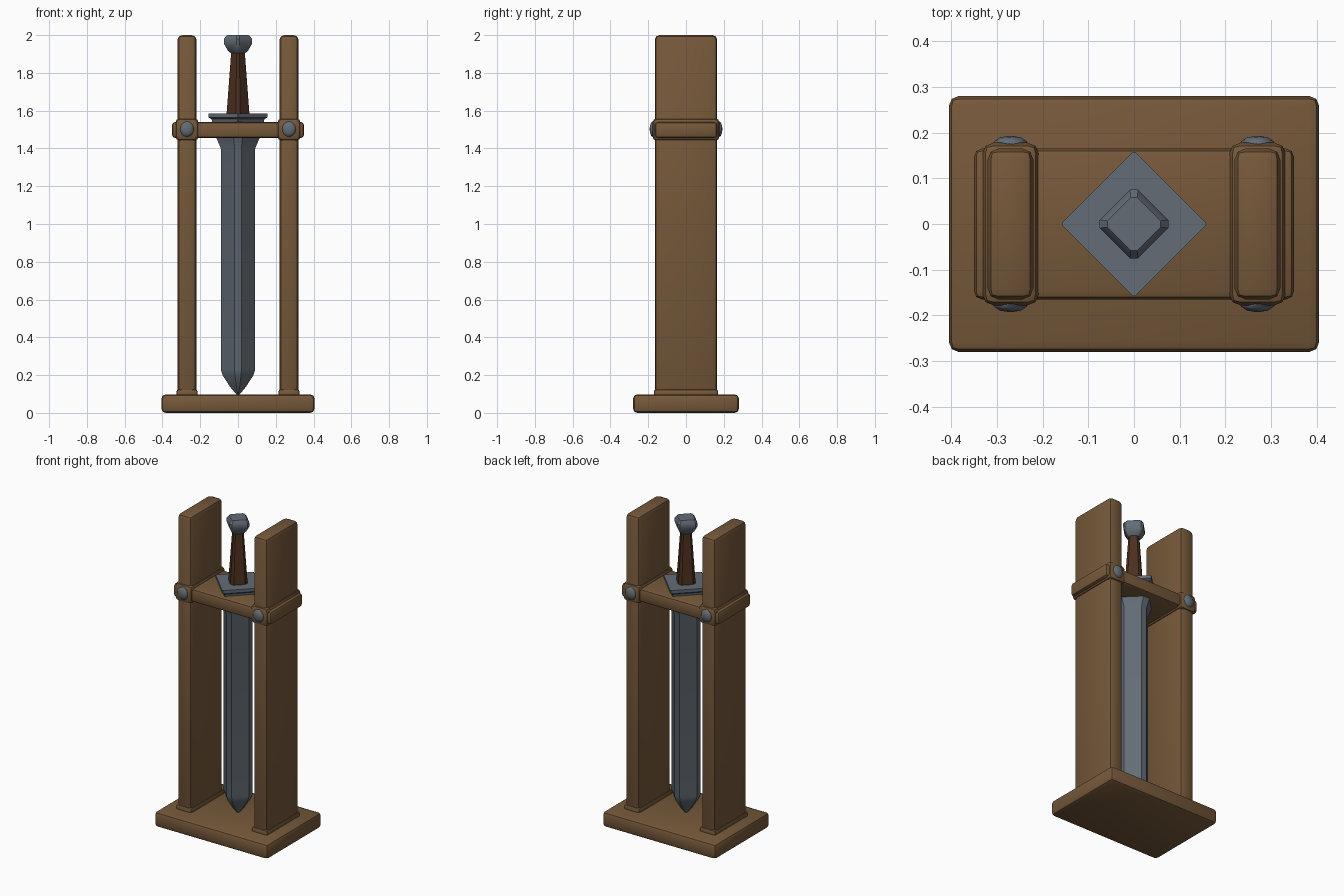
import bpy, bmesh, math

if "Cube" in bpy.data.objects:
    bpy.data.objects.remove(bpy.data.objects["Cube"], do_unlink=True)


def material(name, rgb):
    m = bpy.data.materials.new(name)
    m.use_nodes = True
    m.diffuse_color = (*rgb, 1)
    m.node_tree.nodes["Principled BSDF"].inputs["Base Color"].default_value = (*rgb, 1)
    return m


WOOD = material("oak wood", (0.18, 0.098, 0.042))
STEEL = material("dull steel", (0.125, 0.15, 0.18))
LEATHER = material("dark leather", (0.07, 0.028, 0.013))


def finish(bm, name, mat, bevel=0, segments=2):
    bmesh.ops.recalc_face_normals(bm, faces=bm.faces)
    mesh = bpy.data.meshes.new(name)
    bm.to_mesh(mesh)
    bm.free()
    mesh.materials.append(mat)
    ob = bpy.data.objects.new(name, mesh)
    bpy.context.collection.objects.link(ob)
    bpy.ops.object.select_all(action="DESELECT")
    ob.select_set(True)
    bpy.context.view_layer.objects.active = ob
    if bevel:
        mod = ob.modifiers.new("Soft edges", "BEVEL")
        mod.width = bevel
        mod.segments = segments
        bpy.ops.object.modifier_apply(modifier=mod.name)
    bpy.ops.object.shade_smooth_by_angle(angle=math.radians(35))
    return ob


def box(name, low, high, mat, bevel):
    bm = bmesh.new()
    bmesh.ops.create_cube(bm, size=1)
    for v in bm.verts:
        v.co = [(a + b) / 2 + c * (b - a) for a, b, c in zip(low, high, v.co)]
    return finish(bm, name, mat, bevel)


def diamond_loft(name, profile, chamfer, mat):
    """Stack of diamond rings with clipped corners; profile is (radius, height)."""
    bm = bmesh.new()
    rings = []
    for r, z in profile:
        c = r * chamfer
        ring = []
        for k in range(4):
            s, t = round(math.cos(k * math.pi / 2)), round(math.sin(k * math.pi / 2))
            for side in (-c, c):
                ring.append(bm.verts.new((s * r - t * side, t * r + s * side, z)))
        rings.append(ring)
    for lower, upper in zip(rings, rings[1:]):
        for i in range(8):
            j = (i + 1) % 8
            bm.faces.new((lower[i], lower[j], upper[j], upper[i]))
    bm.faces.new(rings[0])
    bm.faces.new(rings[-1])
    return finish(bm, name, mat)


# Wooden stand
box("base", (-0.405, -0.28, 0), (0.405, 0.28, 0.098), WOOD, 0.022)
box("shelf", (-0.35, -0.165, 1.455), (0.35, 0.165, 1.54), WOOD, 0.018)

for side, label in ((-1, "right"), (1, "left")):
    x = side * 0.27
    box(label + "_post", (x - 0.05, -0.165, 0.08), (x + 0.05, 0.165, 2), WOOD, 0.024)
    box(label + "_post_foot", (x - 0.056, -0.17, 0.08), (x + 0.056, 0.17, 0.125), WOOD, 0.012)
    box(label + "_collar", (x - 0.062, -0.178, 1.44), (x + 0.062, 0.178, 1.56), WOOD, 0.025)
    # Domed bolts on both faces of the collar
    for face, end in ((-1, "front"), (1, "back")):
        bm = bmesh.new()
        bmesh.ops.create_icosphere(bm, subdivisions=2, radius=1)
        for v in bm.verts:
            v.co = (x + v.co.x * 0.038, face * 0.175 + v.co.y * 0.018, 1.502 + v.co.z * 0.042)
        finish(bm, f"{label}_{end}_bolt", STEEL)

# Sword
diamond_loft("blade", [(0.006, 0.095), (0.04, 0.135), (0.082, 0.2), (0.091, 0.23),
                       (0.091, 1.4), (0.117, 1.462)], 0.2, STEEL)
diamond_loft("guard", [(0.135, 1.535), (0.14, 1.555), (0.157, 1.565), (0.157, 1.585)], 0.02, STEEL)
diamond_loft("grip", [(0.061, 1.575), (0.036, 1.91)], 0.2, LEATHER)
diamond_loft("pommel", [(0.034, 1.9), (0.055, 1.92), (0.075, 1.955), (0.075, 1.98),
                        (0.058, 2)], 0.12, STEEL)
